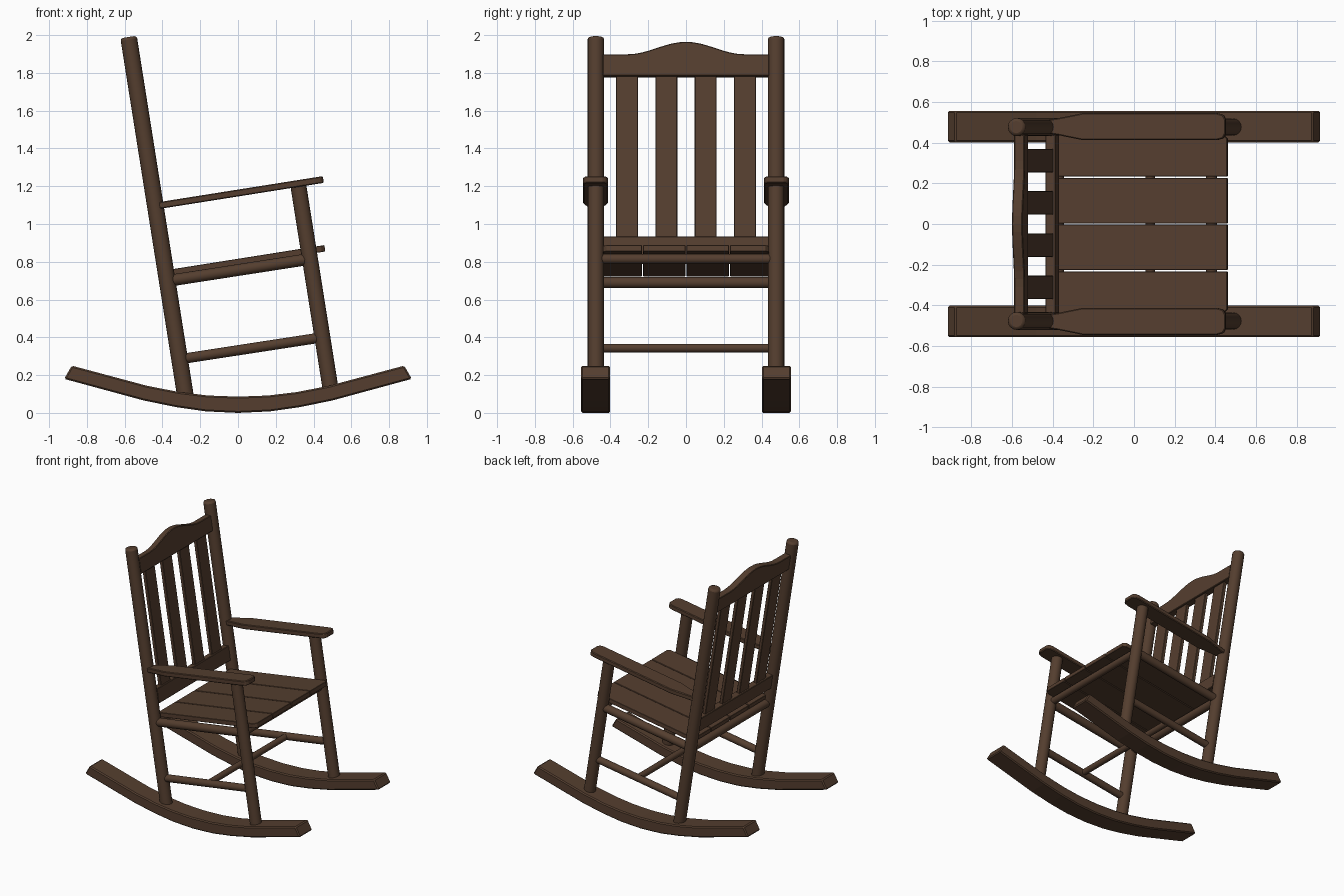
import bpy, bmesh, math
from mathutils import Matrix, Vector

if "Cube" in bpy.data.objects:
    bpy.data.objects.remove(bpy.data.objects["Cube"])

wood = bpy.data.materials.new("dark brown wood")
wood.use_nodes = True
BROWN = (0.089, 0.048, 0.028, 1)
wood.diffuse_color = BROWN
wood.node_tree.nodes["Principled BSDF"].inputs["Base Color"].default_value = BROWN

TILT = math.radians(9)
U = Vector((math.cos(TILT), 0, math.sin(TILT)))    # along the seat, rising to the front
W = Vector((-math.sin(TILT), 0, math.cos(TILT)))   # along the posts, leaning back
X, Y, Z = Vector((1, 0, 0)), Vector((0, 1, 0)), Vector((0, 0, 1))
POST_Y = 0.477


def finish(name, bm, bevel=0.0, segments=1, smooth=False):
    bmesh.ops.recalc_face_normals(bm, faces=bm.faces)
    mesh = bpy.data.meshes.new(name)
    bm.to_mesh(mesh)
    bm.free()
    mesh.materials.append(wood)
    obj = bpy.data.objects.new(name, mesh)
    bpy.context.collection.objects.link(obj)
    if bevel:
        mod = obj.modifiers.new("Bevel", 'BEVEL')
        mod.width, mod.segments = bevel, segments
        mod.limit_method, mod.angle_limit = 'ANGLE', math.radians(40)
    if smooth:
        bpy.ops.object.select_all(action='DESELECT')
        obj.select_set(True)
        bpy.context.view_layer.objects.active = obj
        bpy.ops.object.shade_smooth_by_angle(angle=math.radians(35))
    return obj


def board(name, outline, thick, origin, a, b, bevel=0.004, smooth=False):
    """Plank with an outline in the a, b directions, centred on its thickness."""
    n = a.cross(b)
    bm = bmesh.new()
    base = [bm.verts.new(Vector(origin) + a * p + b * q - n * thick / 2) for p, q in outline]
    face = bm.faces.new(base)
    new = bmesh.ops.extrude_face_region(bm, geom=[face])["geom"]
    moved = [v for v in new if isinstance(v, bmesh.types.BMVert)]
    bmesh.ops.translate(bm, verts=moved, vec=n * thick)
    return finish(name, bm, bevel, smooth=smooth)


def rect(p0, p1, q0, q1):
    return [(p0, q0), (p1, q0), (p1, q1), (p0, q1)]


def rod(name, start, end, radius, bevel=0.0):
    """Round bar between two points."""
    start, end = Vector(start), Vector(end)
    axis = end - start
    turn = axis.to_track_quat('Z', 'Y').to_matrix().to_4x4()
    bm = bmesh.new()
    bmesh.ops.create_cone(bm, cap_ends=True, segments=16, radius1=radius, radius2=radius,
                          depth=axis.length, matrix=Matrix.Translation((start + end) / 2) @ turn)
    return finish(name, bm, bevel, 2, True)


def back_at(z, y=0.0):
    """Point on the back post line at a height."""
    return Vector((-0.28 - (z - 0.1) * math.tan(TILT), y, z))


def front_at(z, y=0.0):
    return Vector((0.488 - (z - 0.14) * math.tan(TILT), y, z))


# Halves of the rocker edge, from the centre outwards
under = [(0.17, 0.008), (0.33, 0.031), (0.5, 0.066), (0.92, 0.18)]
upper = [(0.88, 0.25), (0.48, 0.143), (0.31, 0.11), (0.16, 0.092)]
rocker = ([(0, 0)] + under + upper + [(0, 0.086)]
          + [(-x, z) for x, z in reversed(upper)] + [(-x, z) for x, z in reversed(under)])

# Half of the arm outline: narrow at the back, rounded at the front
arm_half = [(-0.45, 0.034), (-0.4, 0.042), (-0.28, 0.066), (0.39, 0.066),
            (0.42, 0.058), (0.432, 0.036)]
arm = [(p, -q) for p, q in arm_half] + [(p, q) for p, q in reversed(arm_half)]

for side, s in (("right", -1), ("left", 1)):
    y = s * POST_Y
    board(side + "_rocker", rocker, 0.155, (0, s * 0.479, 0), X, Z, 0.008)
    rod(side + "_back_post", back_at(0.06, y), back_at(1.99, y), 0.044, 0.014)
    rod(side + "_front_post", front_at(0.09, y), front_at(1.215, y), 0.042)
    rod(side + "_seat_rail", back_at(0.698, y), front_at(0.815, y), 0.031)
    rod(side + "_lower_stretcher", back_at(0.284, y), front_at(0.4, y), 0.027)
    board(side + "_armrest", arm, 0.036, (0.025, s * 0.479, 1.168), U, Y, 0.005)

# Bars running across the chair
rod("front_seat_rail", front_at(0.815, -POST_Y), front_at(0.815, POST_Y), 0.026)
rod("back_seat_rail", back_at(0.69, -POST_Y), back_at(0.69, POST_Y), 0.03)
rod("middle_stretcher", (0.08, -POST_Y, 0.343), (0.08, POST_Y, 0.343), 0.023)

# Seat boards, the outer two with a clipped front corner
for i in range(4):
    q0, q1 = -0.46 + i * 0.23 + 0.003, -0.46 + (i + 1) * 0.23 - 0.003
    q0, q1 = max(q0, -0.44), min(q1, 0.44)
    c0, c1 = (0.02 if i == 0 else 0.003), (0.02 if i == 3 else 0.003)
    shape = [(-0.42, q0), (0.425 - c0, q0), (0.425, q0 + c0),
             (0.425, q1 - c1), (0.425 - c1, q1), (-0.42, q1)]
    board(f"seat_board_{i + 1}", shape, 0.034, (0.04, 0, 0.805), U, Y)

# Back rest: lower rail, slats and shaped crest
rise = 1 / math.cos(TILT)
board("back_lower_rail", rect(-0.44, 0.44, 0, 0.11 * rise), 0.052, back_at(0.82), Y, W)
for i in range(4):
    c = (i - 1.5) * 0.208
    board(f"back_slat_{i + 1}", rect(c - 0.058, c + 0.058, 0, 0.9 * rise), 0.026,
          back_at(0.9), Y, W, 0.003)
crest = [(-0.44, 0), (0.44, 0), (0.44, 0.115 * rise)]
for i in range(17):
    q = 0.31 - i * 0.62 / 16
    crest.append((q, (0.115 + 0.033 * (1 + math.cos(math.pi * q / 0.31))) * rise))
crest.append((-0.44, 0.115 * rise))
board("back_crest", crest, 0.052, back_at(1.78), Y, W)
